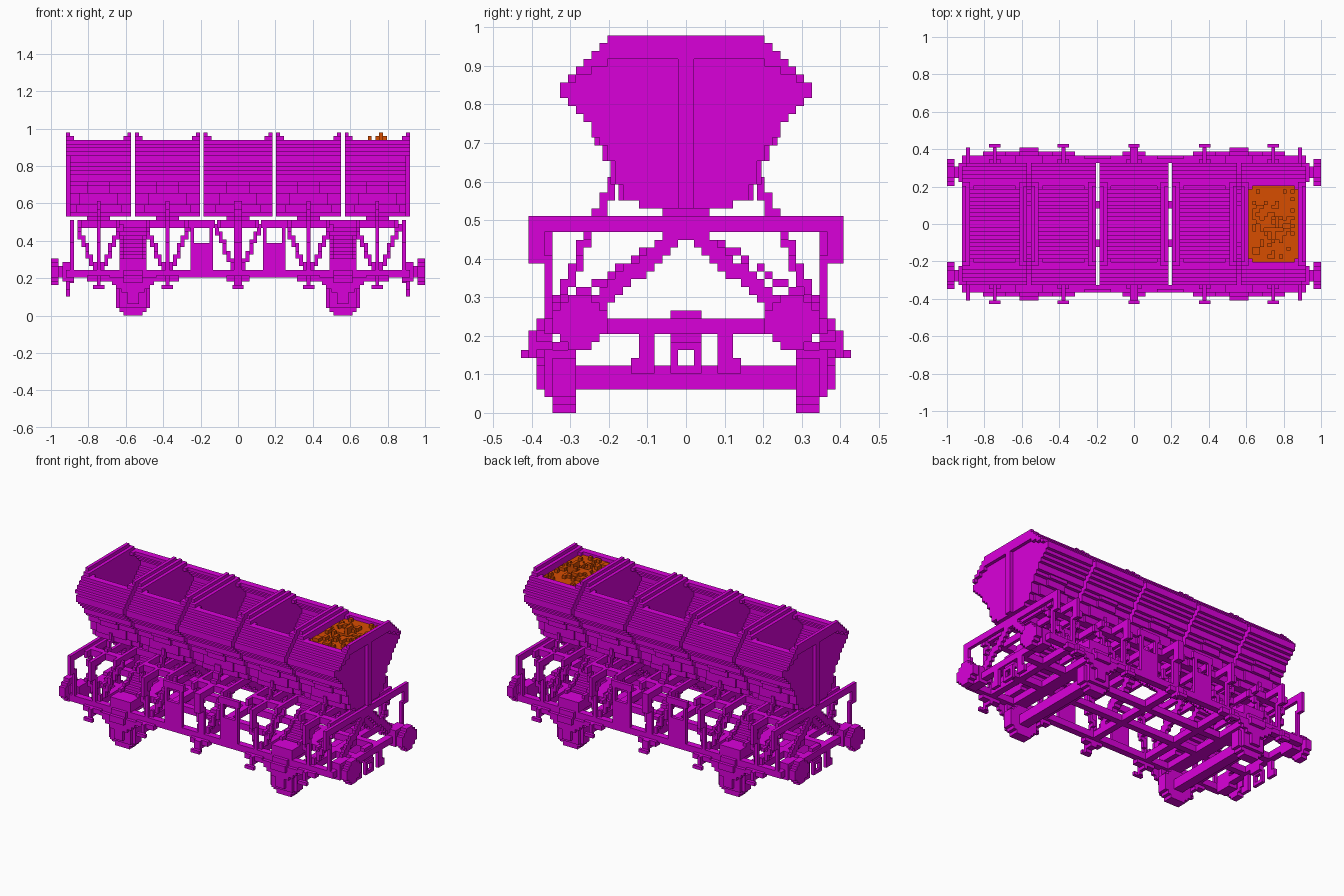
import bpy, bmesh, math, random
from mathutils import Matrix, Vector

if "Cube" in bpy.data.objects:
    bpy.data.objects.remove(bpy.data.objects["Cube"], do_unlink=True)

U = 2 / 98  # size of one block
random.seed(4)


def material(name, rgb):
    m = bpy.data.materials.new(name)
    m.use_nodes = True
    m.diffuse_color = (*rgb, 1)
    m.node_tree.nodes["Principled BSDF"].inputs["Base Color"].default_value = (*rgb, 1)
    return m


MAGENTA = material("magenta", (0.7, 0.0, 0.7))
ORANGE = material("orange", (0.68, 0.075, 0.0))


class Part:
    """A block-built part; all sizes are in blocks."""

    def __init__(self, name, mat=MAGENTA):
        self.name, self.mat, self.bm = name, mat, bmesh.new()

    def box(self, x0, x1, y0, y1, z0, z1):
        c = Vector((x0 + x1, y0 + y1, z0 + z1)) * U / 2
        s = Matrix.Diagonal((abs(x1 - x0) * U, abs(y1 - y0) * U, abs(z1 - z0) * U, 1))
        bmesh.ops.create_cube(self.bm, size=1, matrix=Matrix.Translation(c) @ s)

    def stair(self, p, q, size):
        """Stepped beam from p to q; size is its cross-section."""
        p, q = Vector(p), Vector(q)
        n = max(1, int(max(abs(v) for v in q - p)))
        for i in range(n + 1):
            c = p.lerp(q, i / n)
            lo = [math.floor(c[k] - size[k] / 2 + 0.5) for k in range(3)]
            self.box(lo[0], lo[0] + size[0], lo[1], lo[1] + size[1], lo[2], lo[2] + size[2])

    def done(self):
        me = bpy.data.meshes.new(self.name)
        self.bm.to_mesh(me)
        self.bm.free()
        me.materials.append(self.mat)
        bpy.context.collection.objects.link(bpy.data.objects.new(self.name, me))


SECTIONS = [(-45, -28), (-27, -10), (-9, 9), (10, 27), (28, 45)]
CENTRES = [(a + b) / 2 for a, b in SECTIONS]
# half-width of the hopper for each block row, from row 26 up to row 47
HALF = [6, 8, 8, 9, 9, 9, 10, 10, 11, 12, 12, 13, 14, 15, 16, 16, 15, 14, 13, 12, 11, 10]

# hopper sections: two end walls, stepped open shell, ridged floor
for i, (a, b) in enumerate(SECTIONS):
    h = Part(f"hopper_section_{i + 1}")
    for r, w in enumerate(HALF):
        z = 26 + r
        t = 1 if z == 47 else 2
        # outermost walls have a recessed panel inside a raised rim
        inner = w if z < 41 else max(0, (16 - (z - 41) * 2)) if z < 45 else 0
        for x0, x1, outer in ((a, a + t, a == -45), (b - t, b, b == 45)):
            if outer and inner:
                sx = -1 if a == -45 else 1
                h.box(sx * 43, sx * 44, -w, w, z, z + 1)
                h.box(sx * 44, sx * 45, -1, 1, z, z + 1)
                if w > inner:
                    for s in (-1, 1):
                        h.box(sx * 44, sx * 45, s * inner, s * w, z, z + 1)
            else:
                h.box(x0, x1, -w, w, z, z + 1)
        if z < 28:
            h.box(a + 1, b - 1, -w, w, z, z + 1)
        elif z < 46:
            for s in (-1, 1):
                h.box(a + 1, b - 1, s * (w - 2), s * w, z, z + 1)
        if 28 <= z < 36:
            h.box(a + 1, b - 1, z - 36, 36 - z, z, z + 1)
        if z == 46:
            for s in (-1, 1):
                for x0, x1 in ((a, a + 3), (b - 3, b)):
                    h.box(x0, x1, s * 9, s * w, z - 1, z)
    h.done()

# gate housings low on both hopper sides
g = Part("gate_housings")
for c in CENTRES:
    for s in (-1, 1):
        for z in range(27, 35):
            w = HALF[z - 26]
            k = 6 if z < 29 else 5 if z < 32 else 3
            g.box(c - k, c + k, s * (w - 1), s * (w + 0.6), z, z + 1)
g.done()

# load in the last section
load = Part("load", ORANGE)
load.box(30, 43, -9, 9, 38, 45)
load.box(30, 43, -10, 10, 40, 45)
for _ in range(70):
    x, y = random.randint(31, 41), random.randint(-9, 8)
    load.box(x, x + 1, y, y + 1, 45, 46)
load.box(34, 35, -3, -2, 45, 47)
load.box(36, 39, 1, 2, 45, 47)
load.box(37, 38, -1, 2, 45, 48)
load.done()

# underframe: side sills, centre sills and cross members
f = Part("underframe")
for s in (-1, 1):
    f.box(-45, 45, s * 16, s * 18, 10, 12)
    f.box(-44, 44, s * 4, s * 6, 10, 12)
    f.box(s * 43, s * 45, -18, 18, 10, 12)
    f.box(s * 25.5, s * 29.5, -17, 17, 10, 12)
for c in CENTRES:
    f.box(c - 1, c + 1, -17, 17, 10, 12)
f.done()

# upper cross beams under the hopper
u = Part("cross_beams")
for c in CENTRES:
    k = 0.5 if c else 1
    u.box(c - k, c + k, -20, 20, 23, 25)
    u.box(c - 3, c + 3, -3, 3, 24, 26)
    for d in (-5, 5):
        u.box(c + d - 0.5, c + d + 0.5, -15, 15, 23, 25)
    for s in (-1, 1):
        u.box(c - 5, c + 5, s * 11, s * 13, 23, 25)
for s in (-1, 1):
    u.box(s * 43, s * 44, -20, 20, 23, 25)
    u.box(s * 24, s * 31, -5, 5, 23, 25)
u.done()

# side posts, V braces, hopper arms and slanted struts
p = Part("posts_and_braces")
for s in (-1, 1):
    for x in CENTRES + [-43.5, 43.5]:
        k = 0.5 if x else 1
        p.box(x - k, x + k, s * 18, s * 20, 19, 23)
        p.box(x - k, x + k, s * 17, s * 18, 12, 20)
        p.stair((x, s * 1, 23), (x, s * 12, 13), (int(2 * k), 2, 2))
    for c in CENTRES:
        k = 1 if c else 2
        p.stair((c, s * 4, 21.5), (c, s * 14, 15), (k, 1, 1))
        p.stair((c, s * 8.5, 30), (c, s * 11.5, 25), (k, 1, 2))
        for d in (-1, 1):
            p.stair((c + d, s * 16.5, 12), (c + 5.5 * d, s * 12.5, 23), (1, 1, 2))
p.done()

# sloping discharge chutes above the axles
ch = Part("discharge_chutes")
for x in (-27.5, 27.5):
    for s in (-1, 1):
        ch.stair((x, s * 1, 23), (x, s * 12, 13), (7, 2, 2))
        for d in (-3, 3):
            ch.stair((x + d, s * 4, 21.5), (x + d, s * 14, 15), (1, 1, 1))
        ch.box(x - 3.5, x + 3.5, s * 13, s * 18, 12, 15)
ch.done()

# upright panels on the side sills
sp = Part("side_panels")
for x in (-9.5, 9.5):
    for s in (-1, 1):
        sp.box(x - 3, x + 3, s * 17, s * 18, 12, 19)
        for d in (-2.5, 2.5):
            sp.box(x + d - 0.5, x + d + 0.5, s * 17, s * 18, 19, 23)
        sp.box(x - 3.5, x + 3.5, s * 17, s * 18, 23, 25)
sp.done()

# steps hanging below the side sills
st = Part("side_steps")
for c in CENTRES:
    for s in (-1, 1):
        k = 0.5 if c else 1
        st.box(c - k, c + k, s * 17, s * 20, 8, 10.5)
        st.box(c - 3, c + 3, s * 17, s * 19, 9, 10.5)
        st.box(c - 1.5, c + 1.5, s * 20, s * 21, 7, 8)
        st.box(c - k, c + k, s * 19, s * 20, 7, 9)
st.done()

# wheels, axles, axle boxes and springs
WHEEL = [2.5, 3.5, 4.5, 4.5, 4.5, 4.5, 4.5, 3.5, 2.5]
w = Part("wheelsets")
sg = Part("axle_boxes_and_springs")
for x in (-27.5, 27.5):
    w.box(x - 1.5, x + 1.5, -14, 14, 3, 6)
    for s in (-1, 1):
        for z, k in enumerate(WHEEL):
            w.box(x - k, x + k, s * 14, s * 17, z, z + 1)
        sg.box(x - 3.5, x + 3.5, s * 17, s * 18, 2, 12)
        sg.box(x - 1.5, x + 1.5, s * 18, s * 19, 3, 7)
        for z, k in ((6, 3), (7, 4.5), (8, 5.5), (9, 7)):
            sg.box(x - k, x + k, s * 18, s * 19, z, z + 1)
        sg.box(x - 2.5, x + 2.5, s * 18, s * 19, 10, 12)
        sg.box(x - 2.5, x + 2.5, s * 19, s * 20, 8.5, 10.5)
w.done()
sg.done()

# buffers: round stepped heads on short shafts
bf = Part("buffers")
for sx in (-1, 1):
    for s in (-1, 1):
        for z, k in zip(range(8, 15), (1.5, 2.5, 3.5, 3.5, 3.5, 2.5, 1.5)):
            bf.box(sx * 47, sx * 49, s * 13.5 - k, s * 13.5 + k, z, z + 1)
        bf.box(sx * 45, sx * 47, s * 12, s * 15, 10, 13)
        bf.box(sx * 43, sx * 46, s * 11, s * 16, 9, 14)
bf.done()

# couplers and hanging brake hoses at both ends
cp = Part("couplers")
for sx in (-1, 1):
    cp.box(sx * 43, sx * 44.5, -2, 2, 8.5, 13)
    cp.box(sx * 44, sx * 45, -1, 1, 10, 12)
    for s in (-1, 1):
        cp.box(sx * 44, sx * 45, s * 1, s * 2, 6, 9)
        cp.box(sx * 44, sx * 45, s * 4, s * 6, 5, 11)
        cp.box(sx * 44, sx * 45, s * 4, s * 7, 5, 7)
    cp.box(sx * 44, sx * 45, -2, 2, 5, 6)
    cp.box(sx * 44, sx * 45, -2, 2, 8, 9)
cp.done()
